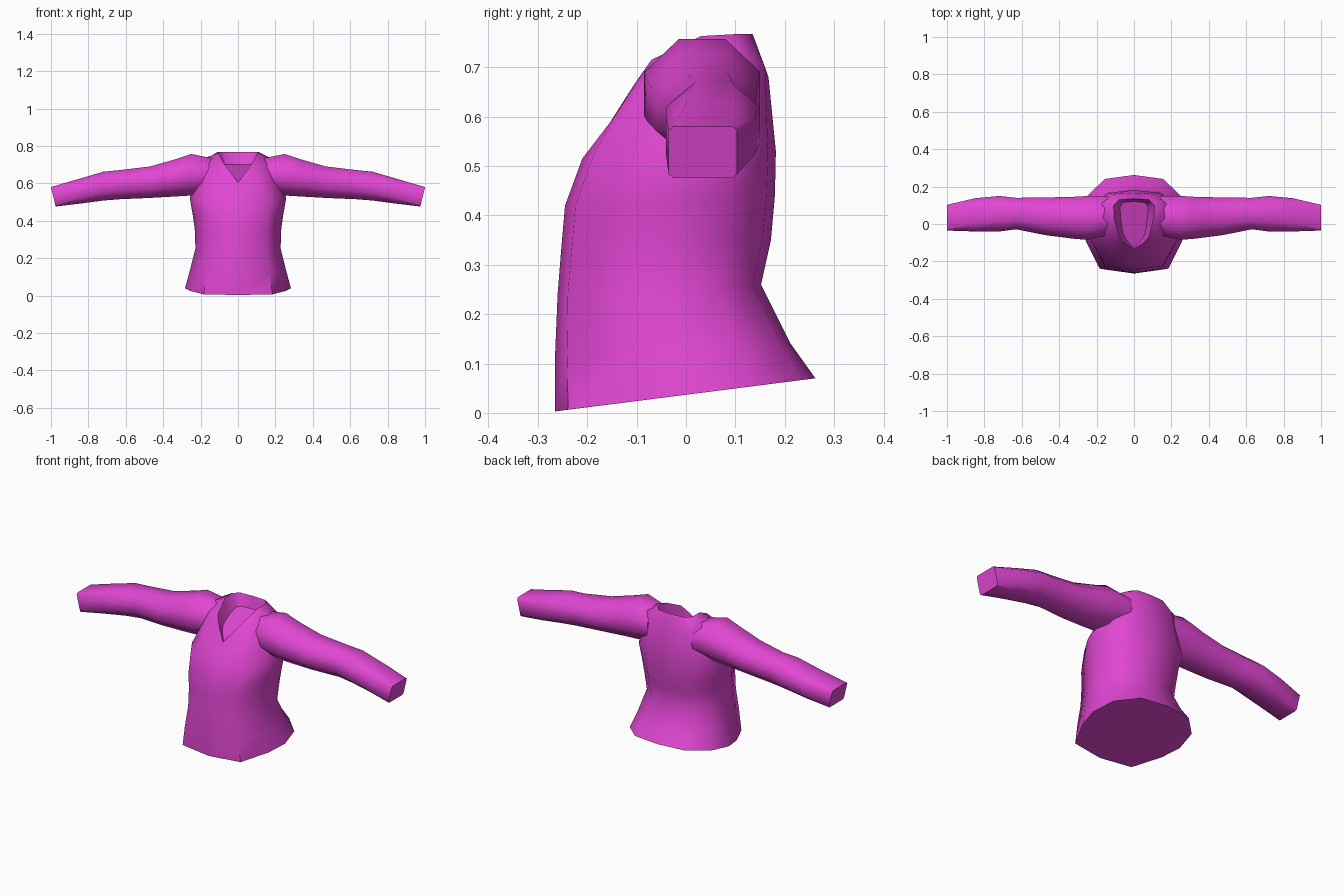
import bpy, bmesh, math

cube = bpy.data.objects.get("Cube")
if cube:
    bpy.data.objects.remove(cube, do_unlink=True)

# Single fabric colour
fabric = bpy.data.materials.new("magenta_fabric")
fabric.use_nodes = True
COLOR = (0.75, 0.062, 0.65, 1.0)
fabric.diffuse_color = COLOR
bsdf = fabric.node_tree.nodes["Principled BSDF"]
bsdf.inputs["Base Color"].default_value = COLOR
bsdf.inputs["Roughness"].default_value = 0.8


def loft(name, rings):
    """Skin a list of equal-length point rings and close both ends."""
    bm = bmesh.new()
    loops = [[bm.verts.new(p) for p in ring] for ring in rings]
    n = len(loops[0])
    for a, b in zip(loops, loops[1:]):
        for i in range(n):
            j = (i + 1) % n
            bm.faces.new((a[i], a[j], b[j], b[i]))
    bm.faces.new(loops[0])
    bm.faces.new(loops[-1])
    bmesh.ops.recalc_face_normals(bm, faces=bm.faces)
    mesh = bpy.data.meshes.new(name)
    bm.to_mesh(mesh)
    bm.free()
    mesh.materials.append(fabric)
    obj = bpy.data.objects.new(name, mesh)
    bpy.context.collection.objects.link(obj)
    bpy.ops.object.select_all(action='DESELECT')
    obj.select_set(True)
    bpy.context.view_layer.objects.active = obj
    bpy.ops.object.shade_smooth_by_angle(angle=math.radians(55))
    return obj


def mirror_ring(half):
    """Complete a ring given from front centre round the left to back centre."""
    return half + [(-x, y, z) for x, y, z in reversed(half[1:-1])]


# Torso cross-section: width factor and front-to-back fraction
SECTION = [(0, 0), (0.65, 0.05), (0.91, 0.33), (1, 0.54),
           (0.9, 0.78), (0.55, 0.96), (0, 1)]


def torso_ring(w, yf, zf, yb, zb):
    return mirror_ring([(w * f, yf + (yb - yf) * t, zf + (zb - zf) * t)
                        for f, t in SECTION])


body = [torso_ring(*r) for r in [
    (0.283, -0.265, 0.003, 0.262, 0.07),    # hem
    (0.258, -0.265, 0.12, 0.212, 0.14),
    (0.228, -0.260, 0.24, 0.152, 0.26),     # waist
    (0.230, -0.252, 0.34, 0.172, 0.35),
    (0.242, -0.245, 0.42, 0.180, 0.44),
    (0.258, -0.210, 0.515, 0.182, 0.53),    # chest
]]
yoke = [(0, -0.172, 0.56), (0.12, -0.145, 0.60), (0.15, -0.075, 0.685),
        (0.165, 0.03, 0.74), (0.17, 0.11, 0.73), (0.11, 0.16, 0.70),
        (0, 0.167, 0.68)]
neck_rim = [(0, -0.135, 0.605), (0.045, -0.105, 0.665), (0.08, -0.07, 0.715),
            (0.105, 0.03, 0.763), (0.11, 0.10, 0.767), (0.08, 0.13, 0.767),
            (0, 0.135, 0.767)]
neck_floor = [(0, -0.13, 0.603), (0.04, -0.085, 0.635), (0.06, -0.05, 0.655),
              (0.07, 0.02, 0.685), (0.075, 0.09, 0.70), (0.06, 0.115, 0.70),
              (0, 0.12, 0.70)]
loft("torso", body + [mirror_ring(h) for h in (yoke, neck_rim, neck_floor)])


# Sleeve rings: chamfered boxes running out along x
def sleeve_ring(side, x, y0, y1, z0, z1, c, lean):
    cy, cz = (y1 - y0) * c, (z1 - z0) * c
    pts = [(y0 + cy, z0), (y1 - cy, z0), (y1, z0 + cz), (y1, z1 - cz),
           (y1 - cy, z1), (y0 + cy, z1), (y0, z1 - cz), (y0, z0 + cz)]
    return [(side * (x - lean * (z1 - z) / (z1 - z0)), y, z) for y, z in pts]


# x, front y, back y, bottom z, top z, chamfer, lean of the ring
STATIONS = [
    (0.14, -0.06, 0.150, 0.56, 0.735, 0.30, 0.0),
    (0.25, -0.085, 0.150, 0.535, 0.757, 0.30, 0.0),
    (0.33, -0.078, 0.145, 0.53, 0.730, 0.30, 0.0),
    (0.47, -0.060, 0.142, 0.522, 0.690, 0.29, 0.0),
    (0.63, -0.028, 0.140, 0.515, 0.671, 0.28, 0.0),
    (0.72, -0.040, 0.150, 0.508, 0.662, 0.27, 0.0),
    (0.85, -0.040, 0.138, 0.492, 0.624, 0.22, 0.01),
    (1.00, -0.035, 0.103, 0.476, 0.580, 0.07, 0.025),
]
for name, side in (("left_sleeve", 1), ("right_sleeve", -1)):
    loft(name, [sleeve_ring(side, *s) for s in STATIONS])
